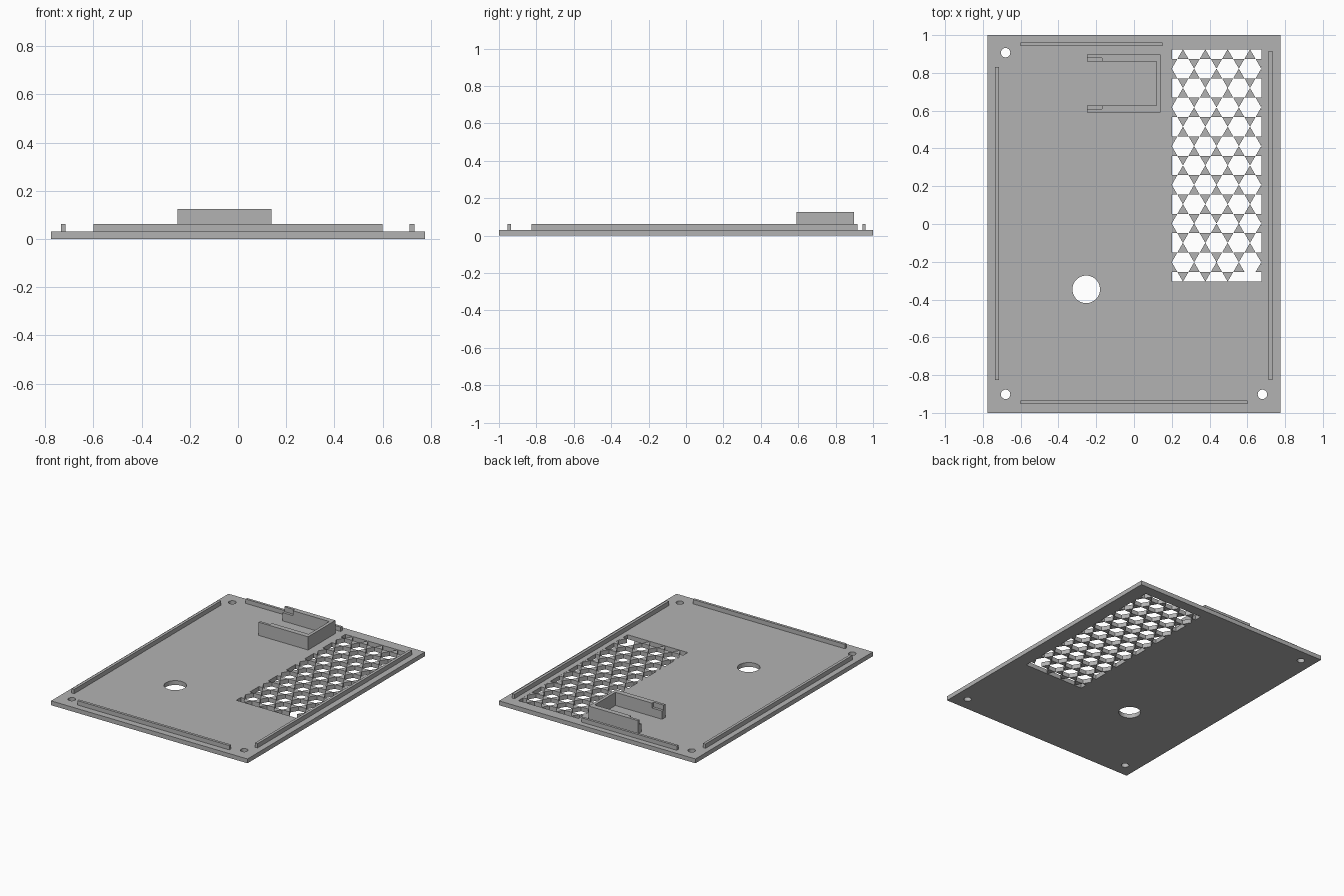
import bpy, bmesh, math

cube = bpy.data.objects.get("Cube")
if cube:
    bpy.data.objects.remove(cube, do_unlink=True)

# Single grey material
GREY = (0.45, 0.45, 0.45, 1)
grey = bpy.data.materials.new("plain grey")
grey.use_nodes = True
grey.diffuse_color = GREY
grey.node_tree.nodes["Principled BSDF"].inputs["Base Color"].default_value = GREY

PLATE_TOP, RAIL_TOP, BRACKET_TOP = 0.031, 0.062, 0.125


def extruded(name, groups, z0, z1):
    """Extrude groups of 2D loops; later loops in a group are holes."""
    bm = bmesh.new()
    for loops in groups:
        edges = []
        for loop in loops:
            vs = [bm.verts.new((x, y, z0)) for x, y in loop]
            edges += [bm.edges.new((a, b)) for a, b in zip(vs, vs[1:] + vs[:1])]
        bmesh.ops.triangle_fill(bm, edges=edges, use_beauty=True)
    ext = bmesh.ops.extrude_face_region(bm, geom=bm.faces[:], use_keep_orig=True)
    top = [v for v in ext["geom"] if isinstance(v, bmesh.types.BMVert)]
    bmesh.ops.translate(bm, verts=top, vec=(0, 0, z1 - z0))
    bmesh.ops.recalc_face_normals(bm, faces=bm.faces[:])
    mesh = bpy.data.meshes.new(name)
    bm.to_mesh(mesh)
    bm.free()
    mesh.materials.append(grey)
    ob = bpy.data.objects.new(name, mesh)
    bpy.context.collection.objects.link(ob)
    return ob


def rect(x0, x1, y0, y1):
    return [(x0, y0), (x1, y0), (x1, y1), (x0, y1)]


def circle(x, y, r, n=40):
    return [(x + r * math.cos(2 * math.pi * i / n),
             y + r * math.sin(2 * math.pi * i / n)) for i in range(n)]


# Base plate with vent opening, cable hole and screw holes
VX0, VX1, VY0, VY1 = 0.2, 0.675, -0.305, 0.925
holes = [rect(VX0, VX1, VY0, VY1), circle(-0.253, -0.346, 0.073)]
holes += [circle(x, y, 0.025) for x, y in ((-0.68, 0.907), (-0.68, -0.902), (0.68, -0.902))]
extruded("base_plate", [[rect(-0.775, 0.775, -1, 1)] + holes], 0, PLATE_TOP)

# Vent grille: triangles left between rows of touching hexagonal holes
ROWS = 12
row_h = (VY1 - VY0) / ROWS
side = row_h / math.sqrt(3)
triangles = []
for row in range(ROWS + 1):
    y = VY1 - row * row_h
    for col in range(5):
        x = VX0 + side * (2 * col + (row + 1) % 2)
        if x > VX1 or (row == ROWS and col == 3):
            continue
        for d in (1, -1):
            if (row == 0 and d > 0) or (row == ROWS and d < 0):
                continue
            left = max(x - side / 2, VX0)
            right = min(x + side / 2, VX1)
            base = y + d * row_h / 2
            triangles.append([[(x, y), (left, base), (right, base)]])
extruded("vent_grille", triangles, 0, PLATE_TOP)

# Locating rails along the four edges
rails = {
    "back_rail": (-0.6, 0.15, 0.943, 0.961),
    "front_rail": (-0.6, 0.6, -0.954, -0.935),
    "right_rail": (-0.735, -0.715, -0.825, 0.83),
    "left_rail": (0.712, 0.732, -0.825, 0.917),
}
for name, r in rails.items():
    extruded(name, [[rect(*r)]], PLATE_TOP, RAIL_TOP)

# U-shaped bracket, arms stepped down on the inside near their open ends
X0, X1, XI, XN = -0.25, 0.14, 0.118, -0.17
Y0, Y1, T, N = 0.59, 0.898, 0.037, 0.018
STEP = 0.09
extruded("bracket_lower", [[[
    (X0, Y0), (X1, Y0), (X1, Y1), (X0, Y1),
    (X0, Y1 - T), (XI, Y1 - T), (XI, Y0 + T), (X0, Y0 + T)]]], PLATE_TOP, STEP)
extruded("bracket_upper", [[[
    (X0, Y0), (X1, Y0), (X1, Y1), (X0, Y1),
    (X0, Y1 - N), (XN, Y1 - N), (XN, Y1 - T), (XI, Y1 - T),
    (XI, Y0 + T), (XN, Y0 + T), (XN, Y0 + N), (X0, Y0 + N)]]], STEP, BRACKET_TOP)
